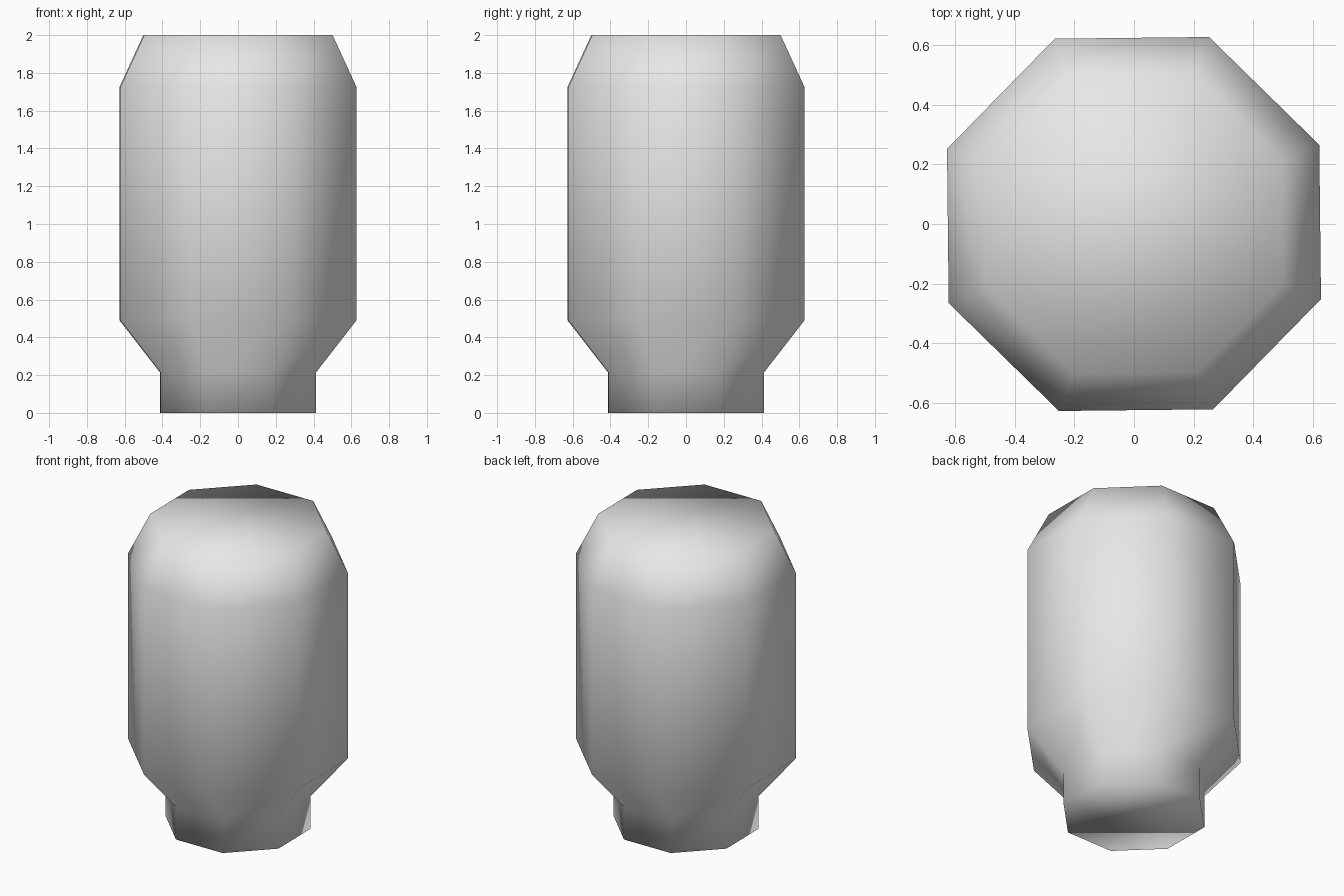
import bpy, bmesh, math

if "Cube" in bpy.data.objects:
    bpy.data.objects.remove(bpy.data.objects["Cube"])

SIDES = 8
TURN = math.radians(22.5 + 0.63)   # flats face the axes, with a slight twist

# (corner radius, height) from foot to crown
PROFILE = [(0.446, 0.0), (0.446, 0.215), (0.676, 0.49), (0.676, 1.725), (0.540, 2.0)]

grey = bpy.data.materials.new("light_grey")
grey.diffuse_color = (0.8, 0.8, 0.8, 1)
grey.use_nodes = True
grey.node_tree.nodes["Principled BSDF"].inputs["Base Color"].default_value = grey.diffuse_color

# Eight-sided body: stacked rings joined by quads, closed by flat caps
bm = bmesh.new()
rings = []
for radius, z in PROFILE:
    rings.append([bm.verts.new((radius * math.cos(TURN + i * math.tau / SIDES),
                                radius * math.sin(TURN + i * math.tau / SIDES), z))
                  for i in range(SIDES)])
for low, high in zip(rings, rings[1:]):
    for i in range(SIDES):
        j = (i + 1) % SIDES
        bm.faces.new((low[i], low[j], high[j], high[i]))
bm.faces.new(rings[0][::-1])
bm.faces.new(rings[-1])

# The whole surface is smooth shaded, caps included
for face in bm.faces:
    face.smooth = True

mesh = bpy.data.meshes.new("body")
bm.to_mesh(mesh)
bm.free()
mesh.materials.append(grey)
body = bpy.data.objects.new("body", mesh)
bpy.context.collection.objects.link(body)
